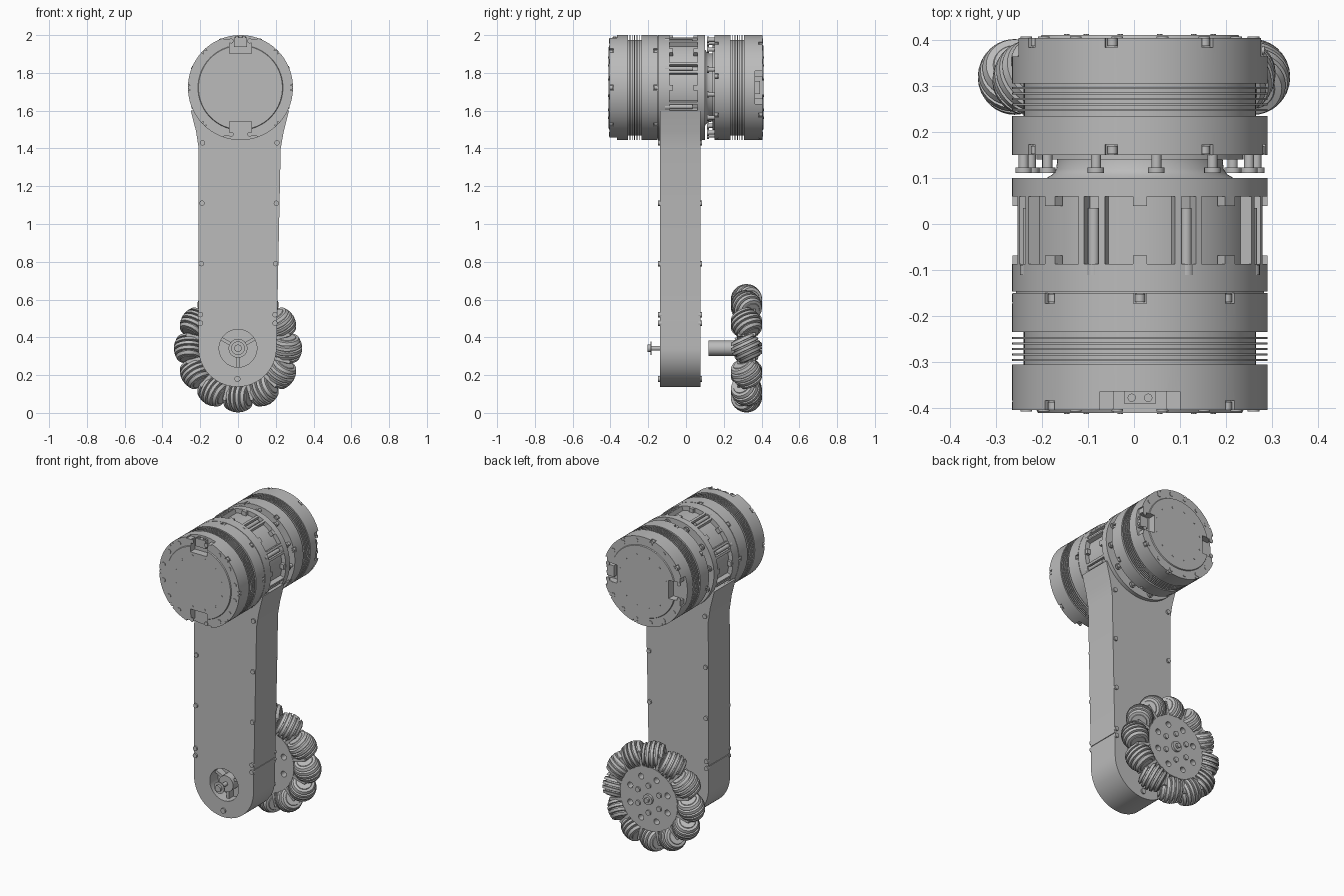
import bpy, bmesh, math
from math import radians, pi, sin, cos
from mathutils import Matrix, Vector

cube = bpy.data.objects.get("Cube")
if cube:
    bpy.data.objects.remove(cube, do_unlink=True)

grey = bpy.data.materials.new("grey_metal")
grey.use_nodes = True
grey.diffuse_color = (0.5, 0.5, 0.5, 1)
grey.node_tree.nodes["Principled BSDF"].inputs["Base Color"].default_value = (0.5, 0.5, 0.5, 1)

MOTOR = (0.013, 1.722)     # x, z of the motor axis
AXLE = (0.0, 0.342)        # x, z of the wheel axis
R = 0.278                  # motor radius
WHEEL_Y = 0.32


def finish(name, bm, cutter=None):
    """Turn a bmesh into a shaded object, optionally cut by another bmesh."""
    def make(n, b):
        bmesh.ops.recalc_face_normals(b, faces=b.faces)
        mesh = bpy.data.meshes.new(n)
        b.to_mesh(mesh)
        b.free()
        o = bpy.data.objects.new(n, mesh)
        bpy.context.collection.objects.link(o)
        return o
    ob = make(name, bm)
    ob.data.materials.append(grey)
    bpy.ops.object.select_all(action='DESELECT')
    bpy.context.view_layer.objects.active = ob
    ob.select_set(True)
    if cutter:
        tool = make(name + "_cutter", cutter)
        tool.hide_render = True
        mod = ob.modifiers.new("cut", 'BOOLEAN')
        mod.operation, mod.solver, mod.object = 'DIFFERENCE', 'EXACT', tool
        mod.use_self = True
        bpy.ops.object.modifier_apply(modifier="cut")
        bpy.data.objects.remove(tool, do_unlink=True)
    bpy.ops.object.shade_smooth_by_angle(angle=radians(30))
    return ob


def polar(center, deg, r, y):
    """Frame at an angle round a y axis: local z radial, x tangential, y axial."""
    return (Matrix.Translation((center[0], y, center[1])) @ Matrix.Rotation(radians(deg), 4, 'Y')
            @ Matrix.Translation((0, 0, r)))


def box(bm, frame, size):
    bmesh.ops.create_cube(bm, size=1, matrix=frame @ Matrix.Diagonal((*size, 1)))


def rod(bm, frame, r, length, sides=16):
    bmesh.ops.create_cone(bm, cap_ends=True, segments=sides, radius1=r, radius2=r, depth=length,
                          matrix=frame @ Matrix.Rotation(pi / 2, 4, 'X'))


def lathe(bm, profile, frame, steps=96):
    """Revolve (radius, y) points round the local y axis."""
    vs = [bm.verts.new((r, y, 0)) for r, y in profile]
    es = [bm.edges.new(p) for p in zip(vs, vs[1:])]
    bmesh.ops.spin(bm, geom=vs + es, cent=(0, 0, 0), axis=(0, 1, 0), angle=2 * pi, steps=steps)
    new = [v for v in bm.verts if not v.tag]
    bmesh.ops.remove_doubles(bm, verts=new, dist=1e-5)
    new = [v for v in bm.verts if not v.tag]
    bmesh.ops.transform(bm, matrix=frame, verts=new)
    for v in new:
        v.tag = True


AXIS = polar(MOTOR, 0, 0, 0)


# Motor units: finned drums with connector notches and rim screws
def motor_unit(label, s, turn, offset):
    core = 0.253
    prof = [(0, .15), (R, .15), (R, .235), (core, .235)]
    for i in range(5):
        y = .246 + i * .012
        prof += [(core, y), (R, y), (R, y + .004), (core, y + .004)]
    prof += [(core, .306), (R, .306), (R, .405), (.225, .405), (.222, .411), (0, .411)]
    bm, cut, bolts = bmesh.new(), bmesh.new(), bmesh.new()
    lathe(bm, [(r, s * y) for r, y in prof], AXIS)
    for a in (turn, turn + 180):
        box(cut, polar(MOTOR, a, .245, s * .40), (.115, .07, .13))
        box(cut, polar(MOTOR, a, .28, s * .40), (.175, .07, .05))
    for k in range(8):
        a = k * 45 + offset
        for y in (.161, .396):
            if y > .3 and min(abs((a - turn) % 180), 180 - abs((a - turn) % 180)) < 22:
                continue
            box(cut, polar(MOTOR, a, R, s * y), (.028, .024, .024))
            rod(bolts, polar(MOTOR, a, R - .011, s * y), .011, .018)
    finish(label + "_motor_drum", bm, cut)

    for k in range(16):                       # end face screws
        a = turn + 11.25 + k * 22.5
        rod(bolts, polar(MOTOR, a, .252, s * .405), .013, .006)
    for k in range(12):
        rod(bolts, polar(MOTOR, turn + 15 + k * 30, .165, s * .411), .006, .004, 8)
    finish(label + "_motor_screws", bolts)

    plug = bmesh.new()                        # connector block with sockets
    box(plug, polar(MOTOR, turn, .24, s * .378), (.07, .026, .05))
    for dx in (-.018, .018):
        rod(plug, polar(MOTOR, turn, .267, s * .378) @ Matrix.Translation((dx, 0, 0))
            @ Matrix.Rotation(pi / 2, 4, 'X'), .009, .008)
    finish(label + "_connector", plug)


motor_unit("front", -1, 0, 0)
motor_unit("back", 1, 90, -13)

# Central housing with eight windows between ribbed posts
bm = bmesh.new()
lathe(bm, [(0, -.151), (R - .008, -.151), (R - .008, -.147), (R, -.147), (R, -.087), (.25, -.087),
           (.25, .06), (R, .06), (R, .1), (0, .1)], AXIS)
finish("central_housing", bm)

posts, ties = bmesh.new(), bmesh.new()
for k in range(8):
    a = k * 45 + 22.5
    for side in (-5, 5):
        box(posts, polar(MOTOR, a + side, .259, -.013), (.014, .15, .036))
    rod(ties, polar(MOTOR, a, .263, -.035), .012, .14)
    rod(ties, polar(MOTOR, a, .264, -.1), .017, .022)
    for y in (.05, -.08):                     # window clips
        box(ties, polar(MOTOR, k * 45, .265, y), (.03, .022, .024))
finish("housing_posts", posts)
finish("tie_bolts", ties)

# Neck between the housing and the back motor, ringed by screws
bm = bmesh.new()
lathe(bm, [(0, .099), (.205, .099), (.19, .108), (.182, .12), (.18, .14), (.225, .14),
           (.225, .152), (0, .152)], AXIS)
finish("neck", bm)
bm = bmesh.new()
for k in range(12):
    rod(bm, polar(MOTOR, 8 + k * 30, .256, .132), .011, .04)
    rod(bm, polar(MOTOR, 8 + k * 30, .256, .117), .018, .012)
finish("neck_screws", bm)


# Arm: slightly leaning plate box with a rounded foot
def lean(z):
    return -.003 + .0116 * (z - .345)


FRONT, BACK = -.138, .076
outline = [(-.25, 1.6), (-.222, 1.49), (-.208, 1.4)]
outline += [(-.003 - .207 * cos(pi * i / 36), .345 - .207 * sin(pi * i / 36)) for i in range(37)]
outline += [(.226, 1.4), (.242, 1.49), (.27, 1.6)]
bm, cut = bmesh.new(), bmesh.new()
face = bm.faces.new([bm.verts.new((x, FRONT, z)) for x, z in outline])
ext = bmesh.ops.extrude_face_region(bm, geom=[face])
bmesh.ops.translate(bm, vec=(0, BACK - FRONT, 0),
                    verts=[g for g in ext["geom"] if isinstance(g, bmesh.types.BMVert)])
rod(cut, polar(AXLE, 0, 0, FRONT), .1, .16, 48)              # bearing opening
for side in (-1, 1):                                         # side seams
    box(cut, Matrix.Translation((side * .21, -.03, .49)), (.014, .3, .004))
finish("arm", bm, cut)

bm = bmesh.new()
for y in (FRONT, BACK):
    for z in (1.43, 1.11, .79, .52, .475):
        for side in (-1, 1):
            rod(bm, Matrix.Translation((lean(z) + side * .197, y, z)), .014, .018)
    rod(bm, Matrix.Translation((-.003, y, .18)), .016, .018)
finish("arm_screws", bm)

# Bearing, spokes and axle bolt inside the opening
bm = bmesh.new()
rod(bm, polar(AXLE, 0, 0, -.085), .05, .07, 32)
for k in range(3):
    box(bm, polar(AXLE, 60 + k * 120, .072, -.075), (.018, .05, .06))
finish("axle_bearing", bm)
bm = bmesh.new()
rod(bm, polar(AXLE, 0, 0, -.15), .013, .1)
rod(bm, polar(AXLE, 0, 0, -.185), .036, .006, 32)
rod(bm, polar(AXLE, 0, 0, -.195), .02, .016)
finish("axle_bolt", bm)

# Wheel hub: drilled disc, spokes between rollers, shaft
bm, cut = bmesh.new(), bmesh.new()
rod(bm, polar(AXLE, 0, 0, WHEEL_Y), .2, .1, 72)
for k in range(8):
    rod(cut, polar(AXLE, 22.5 + k * 45, .14, WHEEL_Y), .018, .2, 20)
finish("wheel_disc", bm, cut)
bm = bmesh.new()
for k in range(12):
    box(bm, polar(AXLE, 15 + k * 30, .225, WHEEL_Y), (.018, .096, .12))
finish("wheel_spokes", bm)
bm = bmesh.new()
rod(bm, polar(AXLE, 0, 0, .215), .04, .19, 32)
rod(bm, polar(AXLE, 0, 0, .375), .032, .02, 24)
rod(bm, polar(AXLE, 0, 0, .385), .016, .03, 6)
for k in range(6):
    rod(bm, polar(AXLE, k * 60, .085, .37), .016, .02)
finish("wheel_shaft", bm)

# Twelve tilted, grooved barrel rollers round the rim
half, ridges = .066, 5
pitch = 2 * half / ridges
prof = [(0, -half)]
for i in range(ridges):
    for f, depth in ((0, .014), (.14, .014), (.2, 0), (.8, 0), (.86, .014), (1, .014)):
        t = -half + (i + f) * pitch
        prof.append((.08 - 5 * t * t - depth, t))
prof.append((0, half))
bm = bmesh.new()
for k in range(12):
    lathe(bm, prof, polar(AXLE, k * 30, .26, WHEEL_Y) @ Matrix.Rotation(radians(90 + 25), 4, 'Z'), 32)
finish("wheel_rollers", bm)
